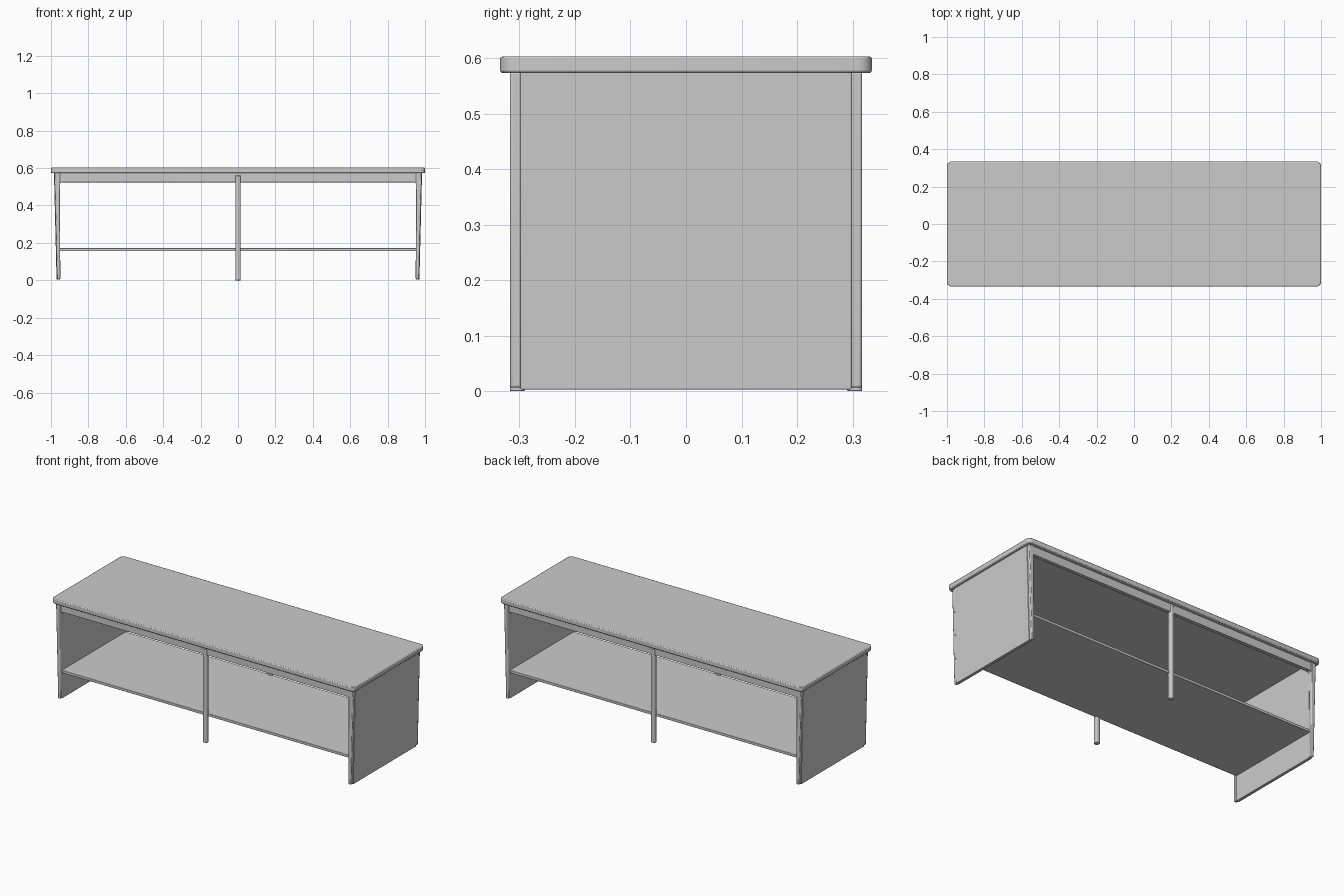
import bpy
import bmesh
import math

cube = bpy.data.objects.get("Cube")
if cube:
    bpy.data.objects.remove(cube, do_unlink=True)

grey = bpy.data.materials.new("light_grey")
grey.use_nodes = True
colour = (0.6, 0.6, 0.6, 1)
grey.diffuse_color = colour
grey.node_tree.nodes["Principled BSDF"].inputs["Base Color"].default_value = colour


def prism(name, profile, start, end, axis, bevel=0.003, segments=2):
    """Extrude a closed 2D profile along y or z and round its edges."""
    bm = bmesh.new()
    place = (lambda a, b, t: (a, t, b)) if axis == "y" else (lambda a, b, t: (a, b, t))
    rings = [[bm.verts.new(place(a, b, t)) for a, b in profile] for t in (start, end)]
    bm.faces.new(rings[0])
    bm.faces.new(rings[1])
    for i in range(len(profile)):
        j = (i + 1) % len(profile)
        bm.faces.new((rings[0][i], rings[0][j], rings[1][j], rings[1][i]))
    bmesh.ops.recalc_face_normals(bm, faces=bm.faces)
    mesh = bpy.data.meshes.new(name)
    bm.to_mesh(mesh)
    bm.free()
    obj = bpy.data.objects.new(name, mesh)
    bpy.context.collection.objects.link(obj)
    mesh.materials.append(grey)
    if bevel:
        mod = obj.modifiers.new("soft_edges", "BEVEL")
        mod.width = bevel
        mod.segments = segments
        mod.limit_method = "ANGLE"
    bpy.ops.object.select_all(action="DESELECT")
    obj.select_set(True)
    bpy.context.view_layer.objects.active = obj
    bpy.ops.object.shade_smooth_by_angle(angle=math.radians(35))
    return obj


def rounded_rect(hx, hy, r, steps=5):
    points = []
    for k, (sx, sy) in enumerate([(1, 1), (-1, 1), (-1, -1), (1, -1)]):
        for s in range(steps + 1):
            a = (k + s / steps) * math.pi / 2
            points.append((sx * (hx - r) + r * math.cos(a), sy * (hy - r) + r * math.sin(a)))
    return points


def box(x0, x1, z0, z1):
    return [(x0, z0), (x1, z0), (x1, z1), (x0, z1)]


# Table top with rounded corners
prism("table_top", rounded_rect(1.0, 0.335, 0.025), 0.573, 0.603, "z", 0.005)

# Lower shelf
prism("shelf", box(-0.96, 0.96, 0.156, 0.172), -0.302, 0.302, "y", 0.002)

# Tapered end panels with a rounded post on each upright edge
for side, label in ((-1, "right"), (1, "left")):
    panel = [(side * x, z) for x, z in
             ((0.952, 0.003), (0.97, 0.003), (0.984, 0.575), (0.953, 0.575))]
    prism(label + "_end_panel", panel, -0.298, 0.298, "y", 0.002)
    post = [(side * x, z) for x, z in
            ((0.95, 0.006), (0.968, 0.006), (0.982, 0.575), (0.952, 0.575))]
    for y, end in ((-1, "front"), (1, "back")):
        prism(f"{label}_{end}_post", post, y * 0.296, y * 0.317, "y", 0.004)

# Aprons, with small curved brackets into the posts, and centre legs
for y, end in ((-1, "front"), (1, "back")):
    prism(end + "_apron", box(-0.96, 0.96, 0.524, 0.575), y * 0.29, y * 0.312, "y", 0.002)
    for side, label in ((-1, "right"), (1, "left")):
        r = 0.015
        curve = [(side * (0.938 + r * math.sin(a)), 0.51 + r * math.cos(a))
                 for a in [i * math.pi / 10 for i in range(6)]]
        bracket = curve + [(side * 0.958, 0.51), (side * 0.958, 0.53), (side * 0.938, 0.53)]
        prism(f"{label}_{end}_bracket", bracket, y * 0.292, y * 0.311, "y", 0)
    leg = [(x, yy + y * 0.304) for x, yy in rounded_rect(0.0135, 0.0135, 0.008, 4)]
    prism(end + "_centre_leg", leg, 0, 0.56, "z", 0.002)
